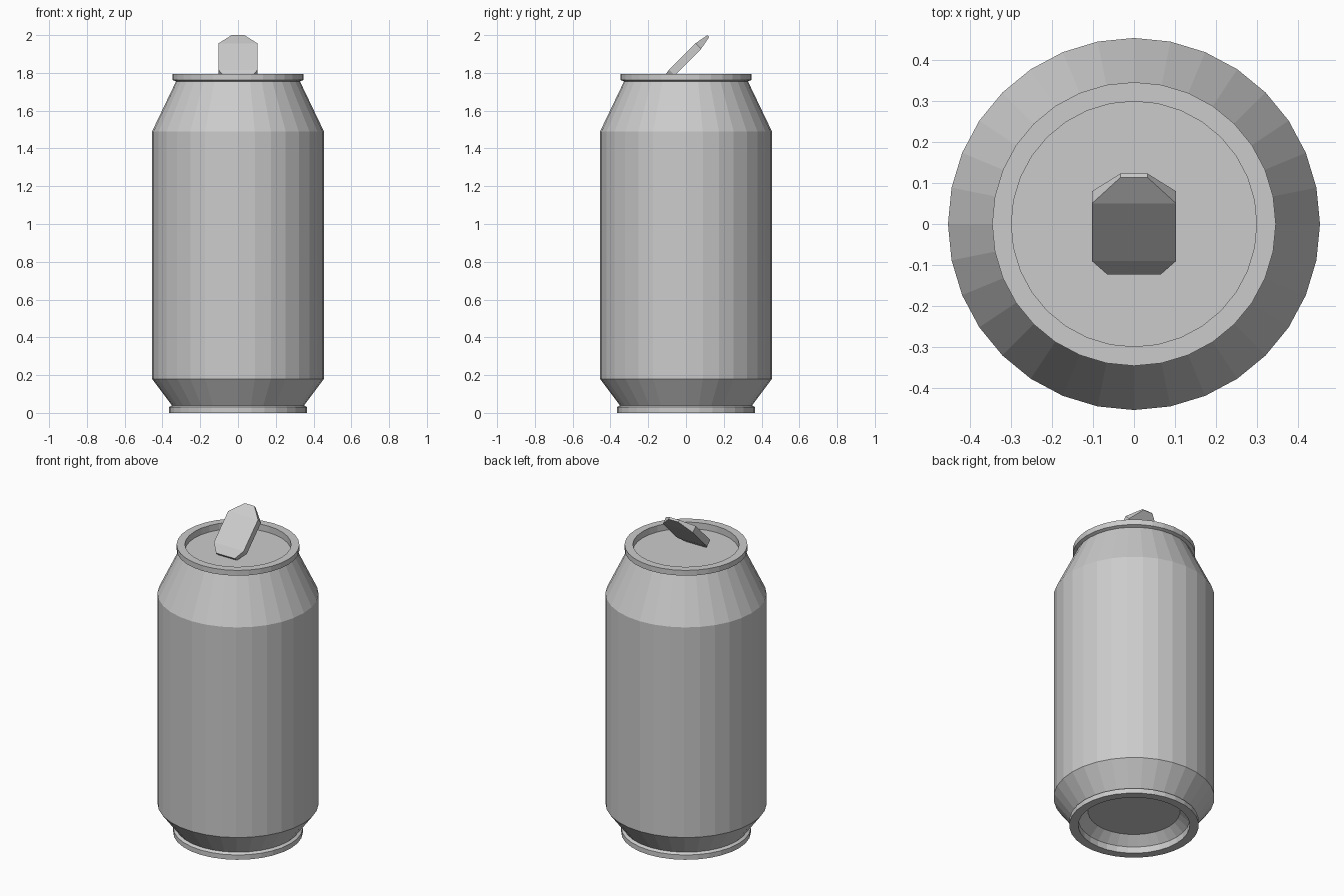
import bpy, bmesh
from math import cos, sin, tau, sqrt

if "Cube" in bpy.data.objects:
    bpy.data.objects.remove(bpy.data.objects["Cube"])


def loft(name, rings):
    """Skin a closed solid through rings of equal point count, capping both ends."""
    bm = bmesh.new()
    loops = [[bm.verts.new(p) for p in ring] for ring in rings]
    n = len(loops[0])
    for a, b in zip(loops, loops[1:]):
        for i in range(n):
            j = (i + 1) % n
            bm.faces.new((a[i], a[j], b[j], b[i]))
    bm.faces.new(loops[0][::-1])
    bm.faces.new(loops[-1])
    bmesh.ops.recalc_face_normals(bm, faces=bm.faces)
    mesh = bpy.data.meshes.new(name)
    bm.to_mesh(mesh)
    bm.free()
    obj = bpy.data.objects.new(name, mesh)
    bpy.context.collection.objects.link(obj)
    return obj


def circle(r, z, sides=32):
    return [(r * cos(tau * i / sides), r * sin(tau * i / sides), z) for i in range(sides)]


# Can body: recessed base, foot ring, wall, shoulder, top rim, sunken lid
profile = [(0.26, 0.09), (0.315, 0.04), (0.315, 0.0), (0.366, 0.0), (0.366, 0.03),
           (0.35, 0.04), (0.455, 0.18), (0.455, 1.49), (0.328, 1.755),
           (0.347, 1.762), (0.347, 1.795), (0.30, 1.795), (0.30, 1.755)]
loft("can_body", [circle(r, z) for r, z in profile])


# Pull tab: flat bar raised at 45 degrees, narrowed at both ends
def tab_section(u, scale, half_w=0.103, half_t=0.021, mid=1.327):
    pts = []
    for sx, sv in ((-1, -1), (1, -1), (1, 1), (-1, 1)):
        v = mid + sv * half_t * scale
        pts.append((sx * half_w * scale, (u - v) / sqrt(2), (u + v) / sqrt(2)))
    return pts


loft("pull_tab", [tab_section(u, s) for u, s in
                  ((1.165, 0.63), (1.22, 1.0), (1.419, 1.0), (1.495, 0.32))])
